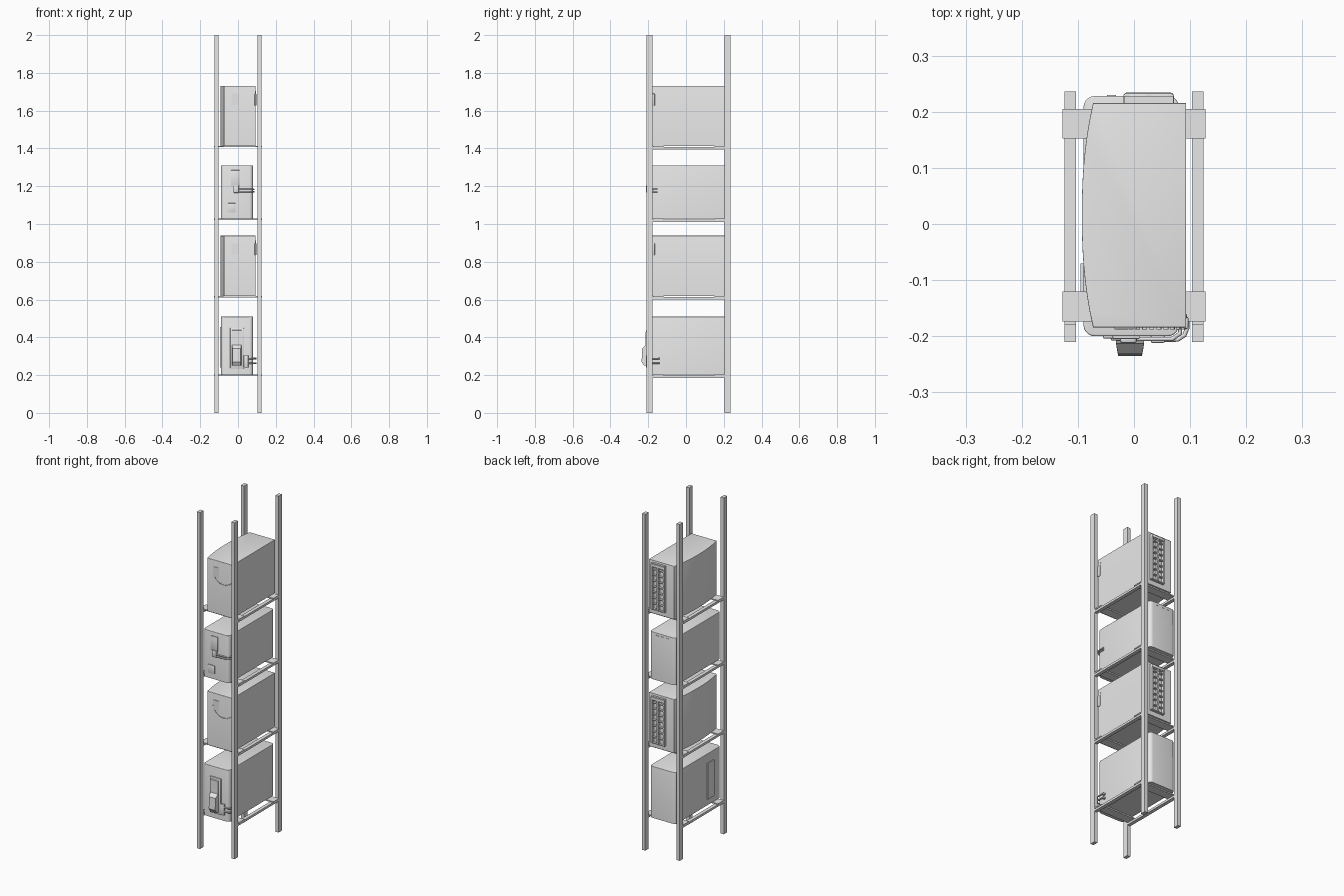
import bpy, bmesh, math
from mathutils import Matrix, Vector

if "Cube" in bpy.data.objects:
    bpy.data.objects.remove(bpy.data.objects["Cube"])

grey = bpy.data.materials.new("plain grey")
grey.diffuse_color = (0.8, 0.8, 0.8, 1)
grey.use_nodes = True
grey.node_tree.nodes["Principled BSDF"].inputs["Base Color"].default_value = (0.8, 0.8, 0.8, 1)


def finish(name, bm, smooth=False):
    bmesh.ops.recalc_face_normals(bm, faces=bm.faces)
    mesh = bpy.data.meshes.new(name)
    bm.to_mesh(mesh)
    bm.free()
    mesh.materials.append(grey)
    ob = bpy.data.objects.new(name, mesh)
    bpy.context.collection.objects.link(ob)
    if smooth:
        bpy.ops.object.select_all(action='DESELECT')
        ob.select_set(True)
        bpy.context.view_layer.objects.active = ob
        bpy.ops.object.shade_smooth_by_angle(angle=math.radians(35))
    return ob


def add_box(bm, x, y, z, turn=None):
    """Box from three (low, high) ranges."""
    size = [b - a for a, b in (x, y, z)]
    mid = Vector([(a + b) / 2 for a, b in (x, y, z)])
    m = Matrix.Translation(mid) @ (turn or Matrix()) @ Matrix.Diagonal((*size, 1))
    bmesh.ops.create_cube(bm, size=1, matrix=m)


def box(name, x, y, z, bevel=0, turn=None):
    bm = bmesh.new()
    add_box(bm, x, y, z, turn)
    if bevel:
        bmesh.ops.bevel(bm, geom=bm.edges[:], offset=bevel, segments=2,
                        profile=0.5, affect='EDGES')
    return finish(name, bm, bevel > 0)


def prism(bm, points, depth):
    """Extrude a flat outline along a vector."""
    face = bm.faces.new([bm.verts.new(p) for p in points])
    new = bmesh.ops.extrude_face_region(bm, geom=[face])["geom"]
    bmesh.ops.translate(bm, vec=depth, verts=[v for v in new if isinstance(v, bmesh.types.BMVert)])


def soften_top(bm, z, width):
    edges = [e for e in bm.edges if all(v.co.z > z - 0.001 for v in e.verts)]
    bmesh.ops.bevel(bm, geom=edges, offset=width, segments=3, profile=0.5, affect='EDGES')


def rounded_case(name, z0, z1):
    """Case with rounded upright corners."""
    bm = bmesh.new()
    add_box(bm, (-0.09, 0.08), (-0.2, 0.228), (z0, z1))
    upright = [e for e in bm.edges if abs(e.verts[0].co.z - e.verts[1].co.z) > 0.1]
    bmesh.ops.bevel(bm, geom=upright, offset=0.02, segments=5, profile=0.5, affect='EDGES')
    soften_top(bm, z1, 0.003)
    finish(name, bm, True)


def pipe(name, points, radius):
    curve = bpy.data.curves.new(name, 'CURVE')
    curve.dimensions = '3D'
    curve.bevel_depth = radius
    curve.bevel_resolution = 2
    curve.use_fill_caps = True
    spline = curve.splines.new('POLY')
    spline.points.add(len(points) - 1)
    for p, co in zip(spline.points, points):
        p.co = (*co, 1)
    curve.materials.append(grey)
    bpy.context.collection.objects.link(bpy.data.objects.new(name, curve))


def vented_case(tag, z0, z1):
    """Case with a bowed right side, vented back and dashed dial arc."""
    bm = bmesh.new()
    steps = 14
    bow = []
    for i in range(steps + 1):
        t = i / steps * 2 - 1
        bow.append((-0.093 + 0.02 * abs(t) ** 2.3, 0.0155 + 0.2 * t, z0))
    prism(bm, bow + [(0.093, 0.2155, z0), (0.093, -0.1845, z0)], (0, 0, z1 - z0))
    soften_top(bm, z1, 0.002)
    finish(tag + "_vented_case", bm, True)

    # back vent frame: uprights and slats over a recessed field
    bm = bmesh.new()
    low, high, rows = z0 + 0.03, z1 - 0.015, 8
    for x in (-0.014, 0.026, 0.066):
        add_box(bm, (x - 0.005, x + 0.005), (0.214, 0.231), (low, high))
    for i in range(rows + 1):
        z = low + (high - low) * i / rows
        add_box(bm, (-0.018, 0.07), (0.214, 0.228), (z - 0.003, z + 0.003))
    finish(tag + "_back_vents", bm)
    box(tag + "_back_grip", (-0.018, 0.07), (0.214, 0.234), (high - 0.018, high), 0.004)

    # dashed arc on the front
    bm = bmesh.new()
    cz = z1 - 0.065
    for i in range(13):
        a = math.radians(190 + i * 11)
        x, z = 0.035 + 0.068 * math.cos(a), cz + 0.068 * math.sin(a)
        turn = Matrix.Rotation(-a, 4, 'Y')
        add_box(bm, (x - 0.002, x + 0.002), (-0.188, -0.183), (z - 0.004, z + 0.004), turn)
    finish(tag + "_dial_arc", bm)
    box(tag + "_front_plate", (-0.035, 0.005), (-0.187, -0.183), (z1 - 0.1, z1 - 0.04))

    # slanted mark and edge tab on the left side
    box(tag + "_side_mark", (0.092, 0.0945), (-0.172, -0.169), (z1 - 0.085, z1 - 0.025),
        turn=Matrix.Rotation(math.radians(-17), 4, 'X'))
    box(tag + "_edge_tab", (0.088, 0.097), (-0.187, -0.165), (z1 - 0.105, z1 - 0.04), 0.003)


# rack posts
for sx, side in ((-1, "right"), (1, "left")):
    xs = sorted((sx * 0.103, sx * 0.124))
    box("front_post_" + side, xs, (-0.21, -0.178), (0, 2))
    box("back_post_" + side, xs, (0.204, 0.236), (0, 2))

# shelves: two side rails carrying two flat cross bars
levels = (0.2, 0.615, 1.025, 1.41)
for n, z in enumerate(levels, 1):
    for sx, side in ((-1, "right"), (1, "left")):
        xs = sorted((sx * 0.103, sx * 0.124))
        box(f"shelf_{n}_rail_{side}", xs, (-0.178, 0.204), (z - 0.015, z - 0.002))
    box(f"shelf_{n}_front_bar", (-0.127, 0.127), (-0.174, -0.12), (z - 0.003, z + 0.004))
    box(f"shelf_{n}_back_bar", (-0.127, 0.127), (0.152, 0.205), (z - 0.003, z + 0.004))

vented_case("middle", levels[1] + 0.004, 0.938)
vented_case("top", levels[3] + 0.004, 1.73)

# bottom case with lever, side hinge pipes and side panel
rounded_case("bottom_case", levels[0] + 0.004, 0.51)
box("lever_frame", (-0.042, 0.032), (-0.208, -0.198), (0.235, 0.45), 0.004)
bm = bmesh.new()
profile = ((-0.205, 0.44), (-0.213, 0.435), (-0.214, 0.36), (-0.232, 0.34),
           (-0.235, 0.27), (-0.222, 0.25), (-0.205, 0.25))
prism(bm, [(-0.032, y, z) for y, z in profile], (0.05, 0, 0))
for v in bm.verts:
    if v.co.y < -0.22:
        v.co.x = -0.007 + (v.co.x + 0.007) * 0.85
finish("lever_handle", bm)
box("hinge_block", (0.03, 0.055), (-0.212, -0.198), (0.24, 0.305), 0.003)
for n, z in enumerate((0.263, 0.287), 1):
    pipe(f"hinge_pipe_{n}", [(0.045, -0.206, z), (0.078, -0.206, z), (0.09, -0.198, z),
                             (0.095, -0.185, z), (0.095, -0.14, z)], 0.004)
    box(f"hinge_pin_{n}", (0.075, 0.097), (-0.148, -0.138), (z - 0.005, z + 0.005))
box("side_panel", (-0.095, -0.088), (-0.13, -0.07), (0.24, 0.455))

# third case with latch and front plates
rounded_case("third_case", levels[2] + 0.004, 1.31)
box("latch_plate", (-0.038, 0.01), (-0.205, -0.198), (1.2, 1.285), 0.002)
box("latch_knob", (-0.025, 0.005), (-0.212, -0.198), (1.165, 1.205), 0.004)
for n, z in enumerate((1.171, 1.183), 1):
    pipe(f"latch_bar_{n}", [(-0.02, -0.205, z), (0.068, -0.205, z), (0.082, -0.195, z),
                            (0.084, -0.15, z)], 0.004)
box("lower_plate", (-0.055, -0.012), (-0.204, -0.198), (1.06, 1.11), 0.002)
bm = bmesh.new()
for x in (-0.04, -0.005, 0.03):
    add_box(bm, (x - 0.008, x + 0.008), (0.226, 0.23), (1.292, 1.297))
finish("back_clips", bm)
